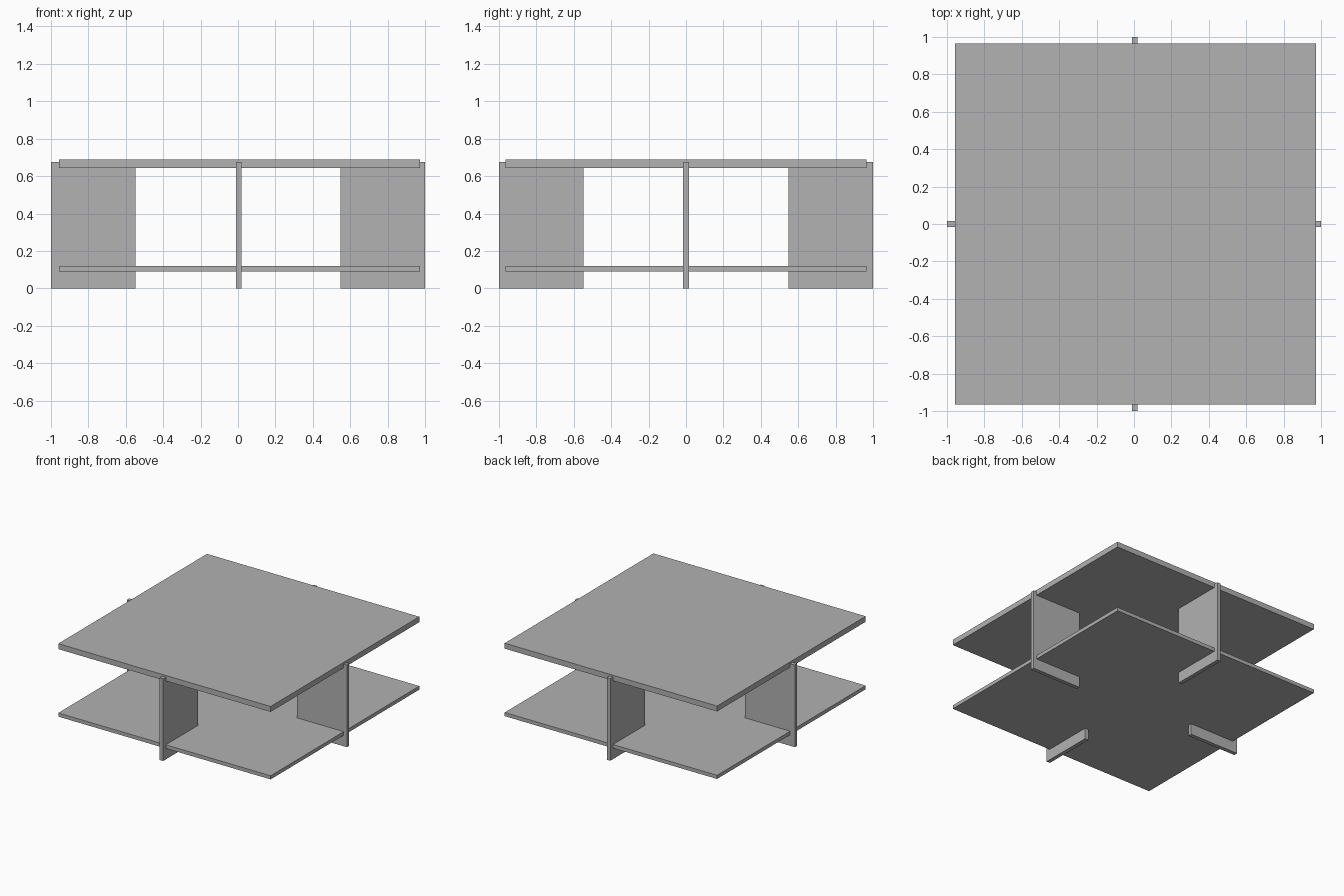
import bpy
from math import pi
from mathutils import Matrix

cube = bpy.data.objects.get("Cube")
if cube:
    bpy.data.objects.remove(cube, do_unlink=True)

grey = bpy.data.materials.new("plain_grey")
grey.use_nodes = True
colour = (0.445, 0.445, 0.445, 1)
grey.diffuse_color = colour
grey.node_tree.nodes["Principled BSDF"].inputs["Base Color"].default_value = colour


def box(name, centre, size):
    """Add a flat-sided box with its size baked into the mesh."""
    bpy.ops.mesh.primitive_cube_add(size=1)
    obj = bpy.context.object
    obj.name = name
    obj.data.transform(Matrix.Translation(centre) @ Matrix.Diagonal((*size, 1)))
    obj.data.materials.append(grey)
    return obj


# Square table top and the thinner shelf under it
side = 1.93
offset = 0.007
box("table_top", (offset, 0, 0.667), (side, side, 0.045))
box("lower_shelf", (offset, 0, 0.105), (side, side, 0.03))

# Four upright leg panels, one in the middle of each side
inner, height, thickness = 0.548, 0.675, 0.032
for i, name in enumerate(("left_leg", "back_leg", "right_leg", "front_leg")):
    leg = box(name, ((1 + inner) / 2, 0, height / 2), (1 - inner, thickness, height))
    leg.data.transform(Matrix.Rotation(i * pi / 2, 4, "Z"))
    if i % 2:
        leg.data.transform(Matrix.Translation((0.004, 0, 0)))
